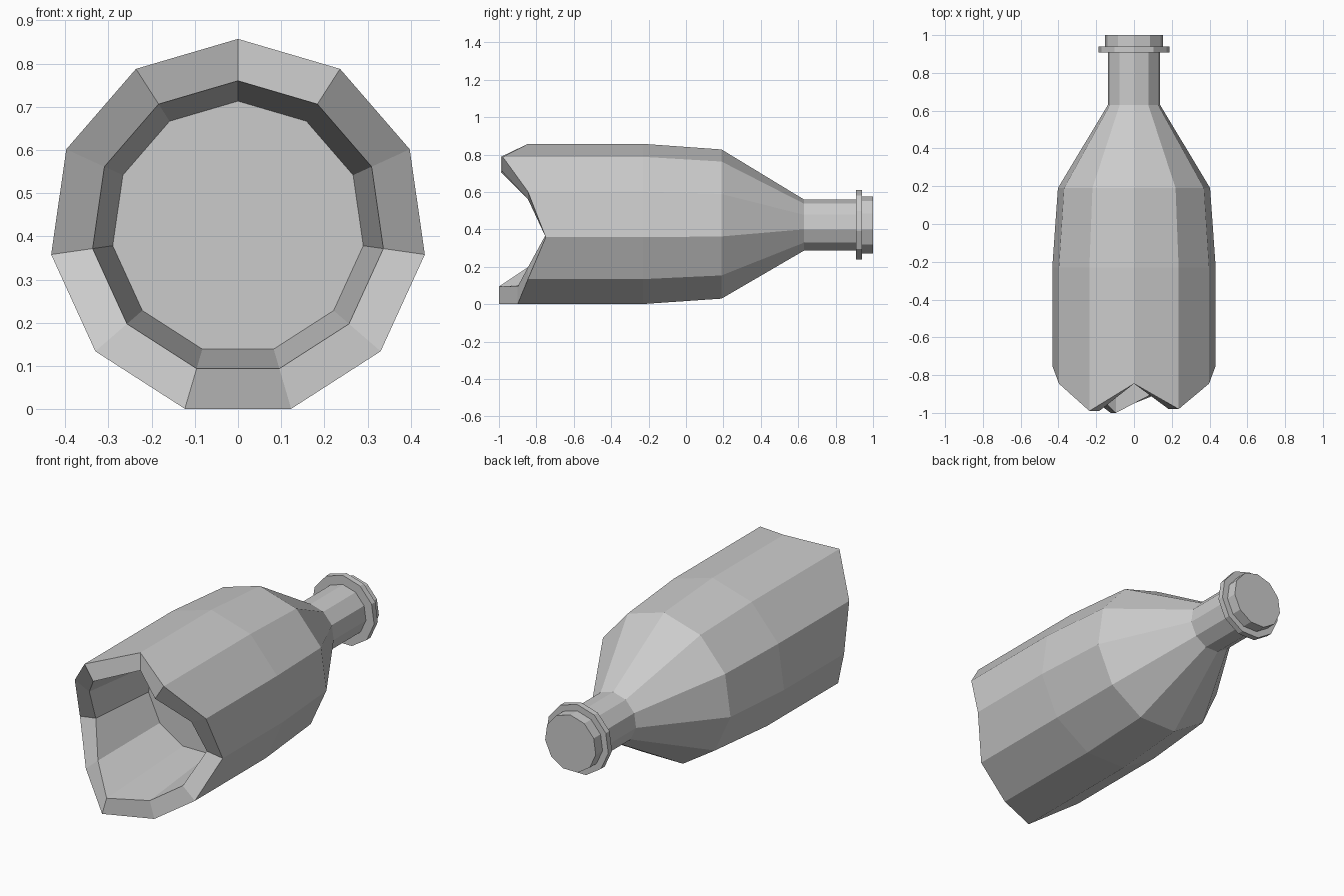
import bpy, bmesh
from math import sin, cos, pi

if "Cube" in bpy.data.objects:
    bpy.data.objects.remove(bpy.data.objects["Cube"])

SIDES = 11
CZ = 0.42  # height of the bottle axis

# Jagged broken edge: y of each rim corner, clockwise from the top one
BREAK = [-0.845, -0.98, -0.845, -0.75, -0.845, -0.90,
         -1.0, -0.845, -0.75, -0.845, -0.99]

# Profile (y, radius) from the inner floor, over the broken rim, to the mouth.
# y = None follows the broken edge.
PROFILE = [(-0.36, 0.293), (None, 0.34), (None, 0.437), (-0.23, 0.437),
           (0.19, 0.407), (0.63, 0.14), (0.909, 0.14), (0.909, 0.19),
           (0.941, 0.19), (0.941, 0.155), (1.0, 0.155)]

bm = bmesh.new()


def ring(y, r):
    verts = []
    for i in range(SIDES):
        a = 2 * pi * i / SIDES
        verts.append(bm.verts.new((r * sin(a), BREAK[i] if y is None else y,
                                   CZ + r * cos(a))))
    return verts


# Bottle shell
rings = [ring(y, r) for y, r in PROFILE]
for a, b in zip(rings, rings[1:]):
    for i in range(SIDES):
        j = (i + 1) % SIDES
        bm.faces.new((a[i], a[j], b[j], b[i]))

# Inner floor and mouth cap
bm.faces.new(rings[0])
bm.faces.new(rings[-1])
bmesh.ops.recalc_face_normals(bm, faces=bm.faces[:])

mesh = bpy.data.meshes.new("broken_bottle")
bm.to_mesh(mesh)
bm.free()
obj = bpy.data.objects.new("broken_bottle", mesh)
bpy.context.collection.objects.link(obj)
